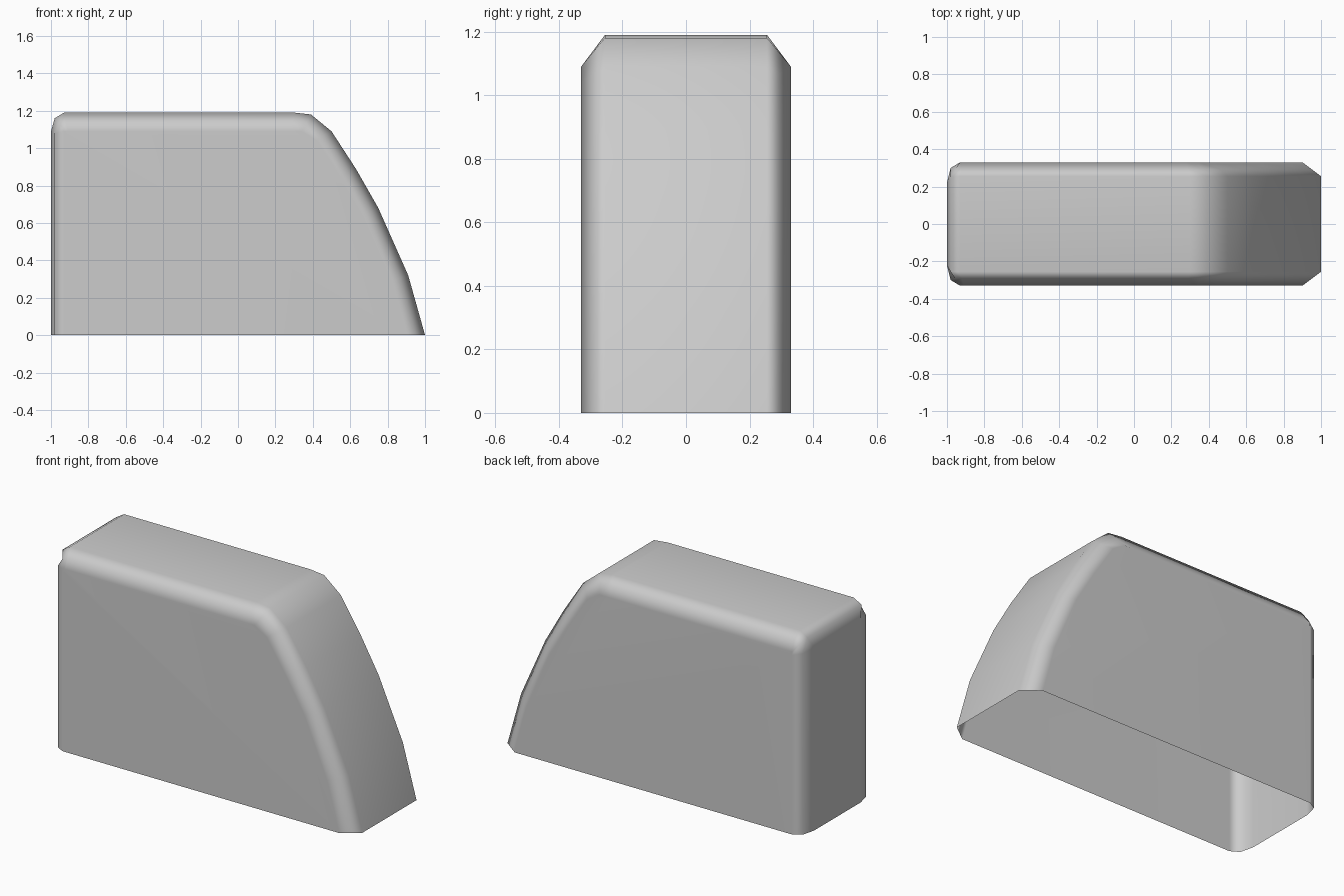
import bpy, bmesh

cube = bpy.data.objects.get("Cube")
if cube:
    bpy.data.objects.remove(cube, do_unlink=True)

HALF, SHOULDER = 0.33, 0.255

# Centre outline and the matching inset outline of the side panel (x, z)
outer = [(-1, 0), (-1, 1.09), (-0.98, 1.16), (-0.93, 1.19), (0.3, 1.19), (0.39, 1.18),
         (0.5, 1.09), (0.63, 0.89), (0.75, 0.68), (0.91, 0.32), (1, 0)]
inset = [(-0.93, 0), (-0.93, 1.07), (-0.93, 1.09), (-0.91, 1.09), (0.28, 1.09), (0.34, 1.09),
         (0.42, 1.04), (0.55, 0.84), (0.67, 0.64), (0.82, 0.29), (0.9, 0)]


def cross_section(o, s, i):
    """Points across the shell at one station, from left edge to right edge."""
    back = i < 2
    shoulder = 0.22 if back else SHOULDER
    if back:
        mid = (-0.98, 0.3, (o[1] + s[1]) / 2)
    else:
        mid = ((o[0] + s[0]) / 2, (shoulder + HALF) / 2, (o[1] + s[1]) / 2)
    half = [(s[0], HALF, s[1]), mid, (o[0], shoulder, o[1])]
    return half + [(x, -y, z) for x, y, z in reversed(half)]


# Open-bottomed shell: strips over the outline plus two flat side panels
bm = bmesh.new()
rows = [[bm.verts.new(p) for p in cross_section(o, s, i)]
        for i, (o, s) in enumerate(zip(outer, inset))]
for a, b in zip(rows, rows[1:]):
    for j in range(len(a) - 1):
        bm.faces.new((a[j], a[j + 1], b[j + 1], b[j]))
for side in (0, -1):
    bm.faces.new([row[side] for row in rows])
bmesh.ops.recalc_face_normals(bm, faces=bm.faces)
# The open shell must face outward: its side panel at +y points to +y
panel = max(bm.faces, key=lambda f: f.calc_center_median().y)
if panel.normal.y < 0:
    bmesh.ops.reverse_faces(bm, faces=bm.faces)

mesh = bpy.data.meshes.new("rounded_shell")
bm.to_mesh(mesh)
bm.free()
mesh.shade_smooth()
shell = bpy.data.objects.new("rounded_shell", mesh)
bpy.context.collection.objects.link(shell)

# Keep the broad panels flat and let the chamfers shade softly
weighted = shell.modifiers.new("soft_chamfers", 'WEIGHTED_NORMAL')
weighted.weight = 50

# Plain grey finish
grey = bpy.data.materials.new("plain_grey")
grey.use_nodes = True
colour = (0.6, 0.6, 0.6, 1)
grey.diffuse_color = colour
grey.node_tree.nodes["Principled BSDF"].inputs["Base Color"].default_value = colour
mesh.materials.append(grey)
